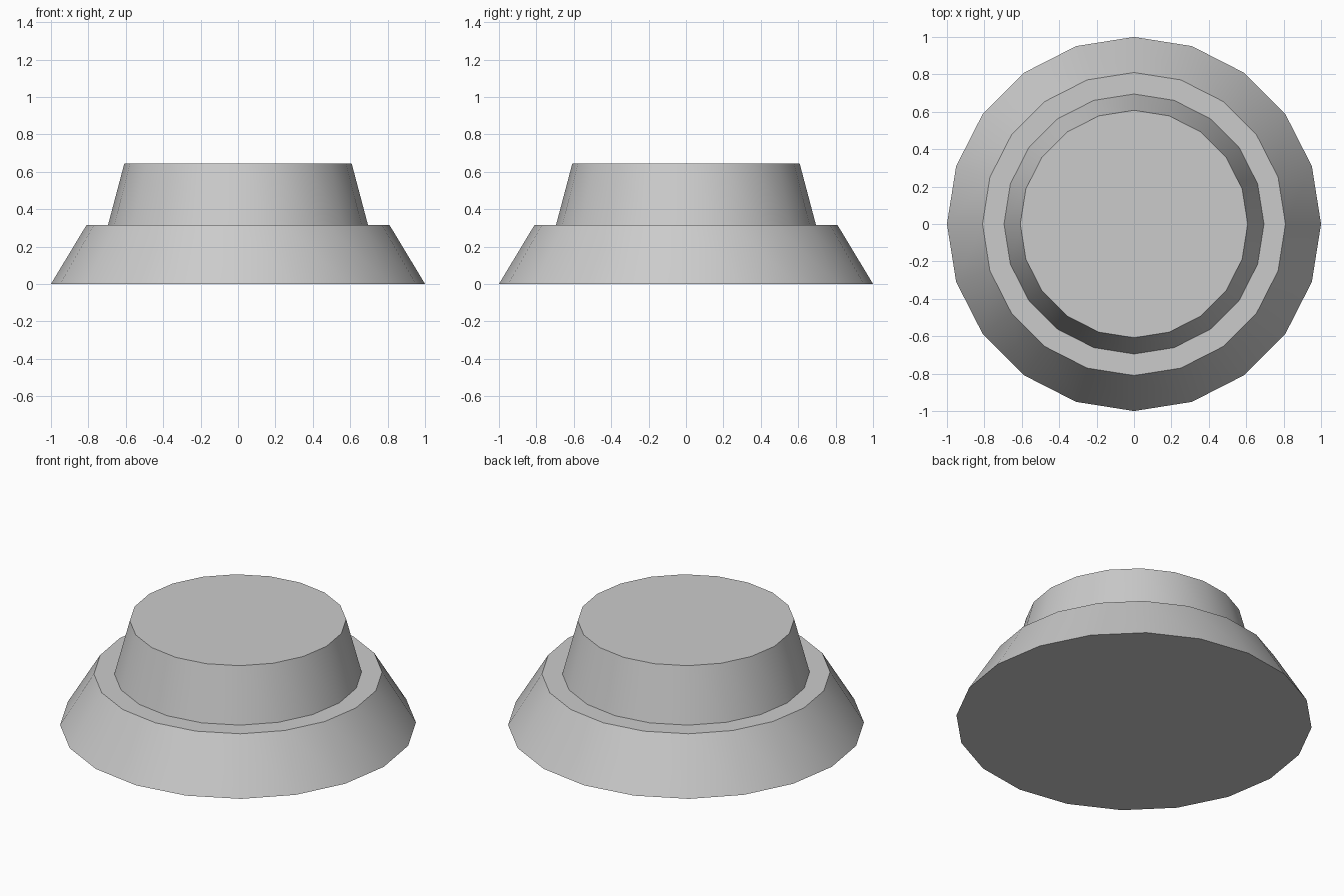
import bpy
import math

if "Cube" in bpy.data.objects:
    bpy.data.objects.remove(bpy.data.objects["Cube"])


def frustum(name, r_bottom, r_top, z_bottom, z_top):
    """Twenty-sided tapered tier with smooth sides and crisp rims."""
    bpy.ops.mesh.primitive_cone_add(
        vertices=20, radius1=r_bottom, radius2=r_top, depth=z_top - z_bottom,
        location=(0, 0, (z_bottom + z_top) / 2))
    obj = bpy.context.object
    obj.name = name
    bpy.ops.object.shade_smooth_by_angle(angle=math.radians(30))
    return obj


# Wide sloping base tier
base = frustum("base", 1.0, 0.81, 0.0, 0.315)

# Narrower upper tier standing on the ledge
cap = frustum("cap", 0.695, 0.608, 0.315, 0.643)

# Drop the hidden underside of the cap and the base top, leaving one ledge
def remove_face(obj, up):
    import bmesh
    bm = bmesh.new()
    bm.from_mesh(obj.data)
    bmesh.ops.delete(bm, geom=[f for f in bm.faces if f.normal.z * up > 0.99],
                     context='FACES_ONLY')
    bm.to_mesh(obj.data)
    bm.free()


remove_face(cap, -1)
